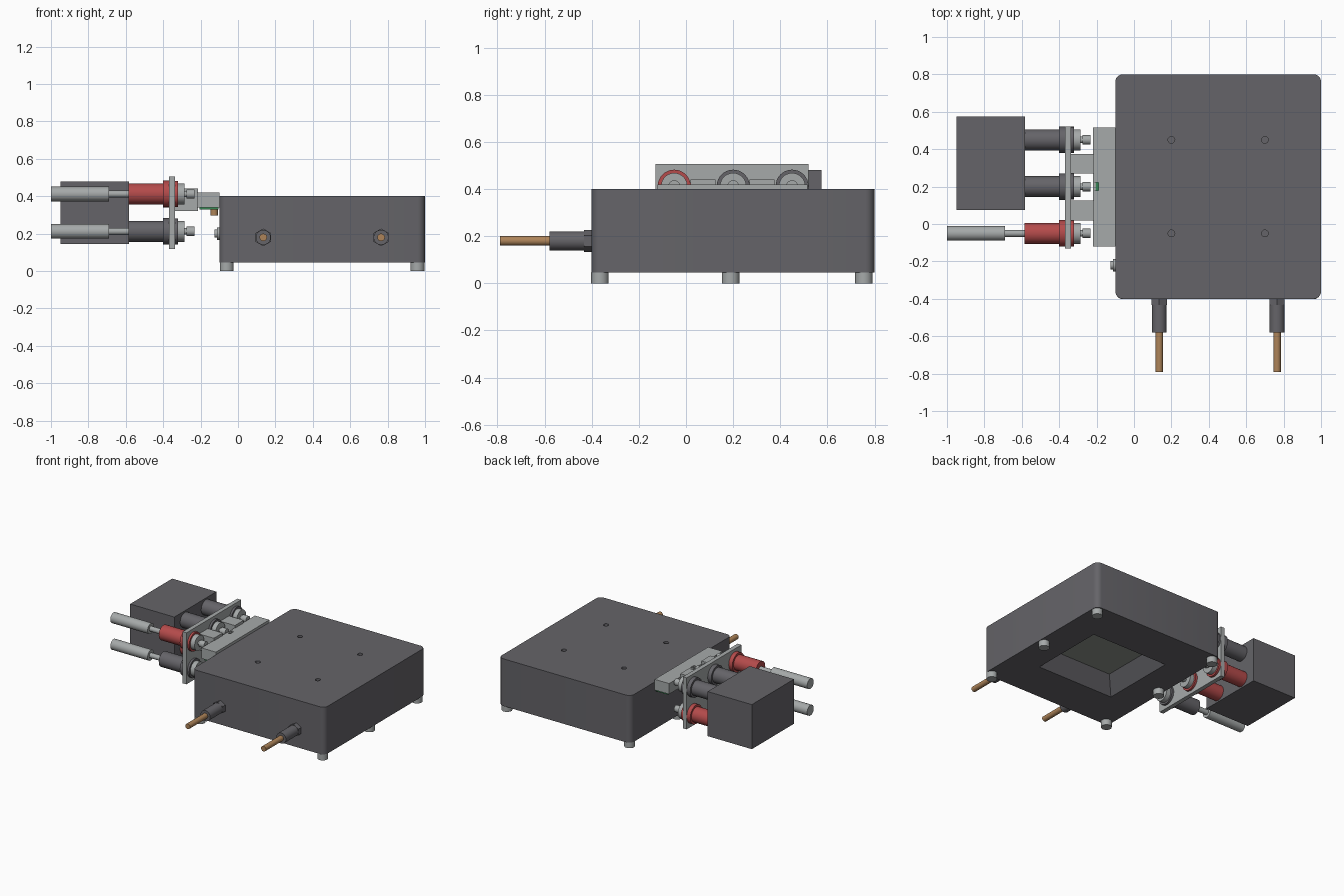
import bpy, bmesh, math
from mathutils import Vector, Matrix

if "Cube" in bpy.data.objects:
    bpy.data.objects.remove(bpy.data.objects["Cube"])


def material(name, color):
    m = bpy.data.materials.new(name)
    m.diffuse_color = (*color, 1)
    m.use_nodes = True
    m.node_tree.nodes["Principled BSDF"].inputs["Base Color"].default_value = m.diffuse_color
    return m


DARK = material("dark grey", (0.13, 0.127, 0.14))
LIGHT = material("light metal grey", (0.38, 0.40, 0.40))
RED = material("red", (0.46, 0.07, 0.07))
COPPER = material("copper", (0.42, 0.23, 0.10))
GREEN = material("board green", (0.04, 0.25, 0.09))
WINDOW = material("window grey green", (0.27, 0.29, 0.26))


def finish(bm, name, *mats):
    bmesh.ops.recalc_face_normals(bm, faces=bm.faces)
    me = bpy.data.meshes.new(name)
    bm.to_mesh(me)
    bm.free()
    ob = bpy.data.objects.new(name, me)
    bpy.context.collection.objects.link(ob)
    for m in mats:
        me.materials.append(m)
    return ob


def smooth(ob):
    bpy.ops.object.select_all(action='DESELECT')
    bpy.context.view_layer.objects.active = ob
    ob.select_set(True)
    bpy.ops.object.shade_smooth_by_angle(angle=math.radians(35))


def box_mesh(lo, hi):
    bm = bmesh.new()
    lo, hi = Vector(lo), Vector(hi)
    mat = Matrix.Translation((lo + hi) / 2) @ Matrix.Diagonal((*(hi - lo), 1))
    bmesh.ops.create_cube(bm, size=1, matrix=mat)
    return bm


def box(name, lo, hi, mat):
    return finish(box_mesh(lo, hi), name, mat)


def turned(name, base, axis, profile, mat, sides=32):
    """Stepped solid: profile is (distance along axis, radius) pairs."""
    bm = bmesh.new()
    rot = Vector((0, 0, 1)).rotation_difference(Vector(axis)).to_matrix()
    rings = []
    for d, r in profile:
        ring = []
        for i in range(sides):
            a = 2 * math.pi * i / sides
            p = Vector((r * math.cos(a), r * math.sin(a), d))
            ring.append(bm.verts.new(Vector(base) + rot @ p))
        rings.append(ring)
    for a, b in zip(rings, rings[1:]):
        for i in range(sides):
            j = (i + 1) % sides
            bm.faces.new((a[i], a[j], b[j], b[i]))
    bm.faces.new(rings[0][::-1])
    bm.faces.new(rings[-1])
    ob = finish(bm, name, mat)
    if sides > 8:
        smooth(ob)
    return ob


def cut(target, cutter):
    mod = target.modifiers.new("cut", 'BOOLEAN')
    mod.operation = 'DIFFERENCE'
    mod.solver = 'EXACT'
    mod.object = cutter
    bpy.context.view_layer.objects.active = target
    bpy.ops.object.modifier_apply(modifier=mod.name)
    bpy.data.objects.remove(cutter)


# Main housing with rounded vertical corners
bm = box_mesh((-0.10, -0.40, 0.045), (1.0, 0.80, 0.40))
edges = [e for e in bm.edges if abs(e.verts[0].co.z - e.verts[1].co.z) > 0.1]
bmesh.ops.bevel(bm, geom=edges, offset=0.04, segments=6, profile=0.5,
                affect='EDGES')
housing = finish(bm, "housing", DARK)

# Tapered pocket under the housing
bm = box_mesh((0.12, -0.10, 0.03), (0.78, 0.50, 0.16))
for v in bm.verts:
    if v.co.z > 0.1:
        v.co.x += 0.10 if v.co.x < 0.45 else -0.10
        v.co.y += 0.10 if v.co.y < 0.20 else -0.10
cut(housing, finish(bm, "pocket_cutter", DARK))

# Screw holes in the lid
for x in (0.20, 0.70):
    for y in (-0.05, 0.45):
        cut(housing, turned("hole_cutter", (x, y, 0.37), (0, 0, 1),
                            [(0, 0.018), (0.06, 0.018)], DARK, 24))
smooth(housing)

# Window plate on the pocket roof
box("pocket_window", (0.22, 0.0, 0.153), (0.68, 0.40, 0.161), WINDOW)

# Feet
for x in (-0.06, 0.96):
    for y in (-0.365, 0.19, 0.755):
        turned("foot", (x, y, 0), (0, 0, 1), [(0, 0.037), (0.045, 0.037)], LIGHT)

# Pipe glands with hexagonal nut and copper pipe
for x in (0.135, 0.765):
    nut = turned("gland_nut", (0, 0, 0), (0, -1, 0),
                 [(-0.005, 0.047), (0.033, 0.047)], DARK, 6)
    # one corner of the nut points straight up
    nut.data.transform(Matrix.Rotation(math.radians(90), 4, 'Y'))
    nut.location = (x, -0.40, 0.18)
    turned("gland_body", (x, -0.43, 0.18), (0, -1, 0),
           [(0, 0.04), (0.15, 0.04)], DARK)
    turned("copper_pipe", (x, -0.57, 0.18), (0, -1, 0),
           [(0, 0.02), (0.22, 0.02)], COPPER)

# Side inlet stub
turned("side_inlet", (-0.10, -0.22, 0.20), (-1, 0, 0),
       [(-0.005, 0.034), (0.012, 0.034), (0.012, 0.022), (0.025, 0.022)], LIGHT)

# Socket plate, arms and mounting bar
box("socket_plate", (-0.37, -0.13, 0.118), (-0.338, 0.52, 0.505), LIGHT)
for y in (0.02, 0.27):
    box("bracket_arm", (-0.34, y, 0.32), (-0.215, y + 0.105, 0.44), LIGHT)
bar = box("mounting_bar", (-0.22, -0.12, 0.34), (-0.10, 0.515, 0.42), LIGHT)
cut(bar, box("slot_cutter", (-0.21, 0.178, 0.30), (-0.19, 0.222, 0.5), LIGHT))
box("circuit_board", (-0.205, -0.11, 0.328), (-0.105, 0.505, 0.34), GREEN)
turned("sensor_pin", (-0.127, 0.20, 0.298), (0, 0, 1),
       [(0, 0.02), (0.032, 0.02)], COPPER)

# Sockets in two rows of three
for row, z in enumerate((0.212, 0.412)):
    for col, y in enumerate((-0.05, 0.20, 0.45)):
        color = RED if (col == 0) == (row == 1) else DARK
        turned("socket_body", (0, y, z), (1, 0, 0),
               [(-0.585, 0.056), (-0.40, 0.056), (-0.40, 0.071),
                (-0.369, 0.071)], color)
        turned("socket_collar", (0, y, z), (1, 0, 0),
               [(-0.34, 0.07), (-0.322, 0.07)], color)
        turned("socket_nut", (0, y, z), (1, 0, 0),
               [(-0.325, 0.056), (-0.287, 0.056), (-0.287, 0.017),
                (-0.275, 0.017), (-0.275, 0.025), (-0.232, 0.025)], LIGHT)

# Plugs in the front sockets
for z in (0.212, 0.412):
    turned("plug", (0, -0.05, z), (-1, 0, 0),
           [(0.57, 0.019), (0.69, 0.019), (0.69, 0.039), (1.0, 0.039)], LIGHT)

# Power block behind the other four sockets
box("power_block", (-0.95, 0.075, 0.145), (-0.582, 0.575, 0.48), DARK)
